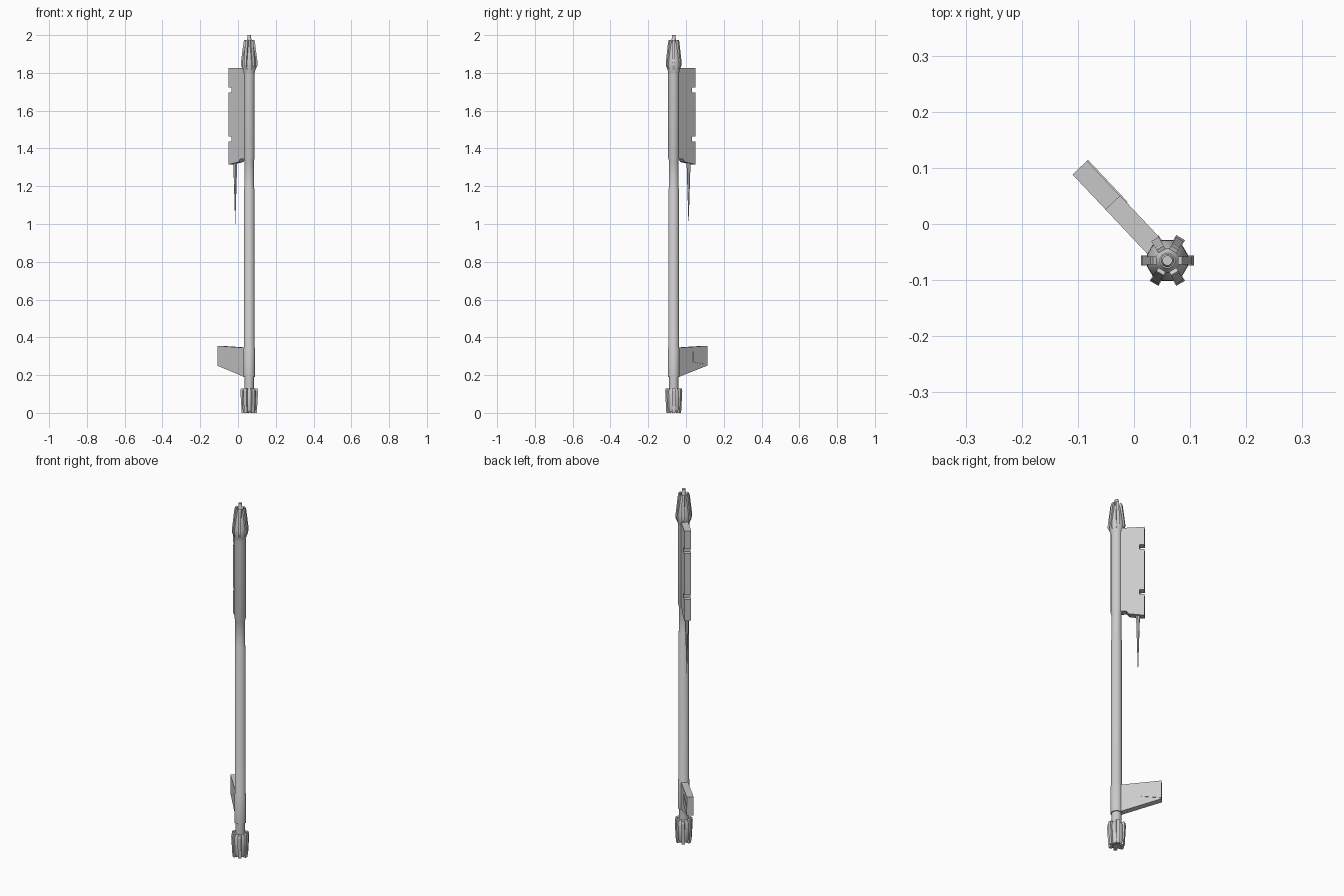
import bpy, bmesh
from math import radians, pi, cos, sin
from mathutils import Matrix

if "Cube" in bpy.data.objects:
    bpy.data.objects.remove(bpy.data.objects["Cube"])

AXIS = Matrix.Translation((0.0595, -0.065, 0))   # shaft axis position
ARM = 133.3                                      # direction of the blade and fin


def finish(name, bm, smooth=False):
    bmesh.ops.recalc_face_normals(bm, faces=bm.faces)
    bm.transform(AXIS)
    me = bpy.data.meshes.new(name)
    bm.to_mesh(me)
    bm.free()
    ob = bpy.data.objects.new(name, me)
    bpy.context.collection.objects.link(ob)
    if smooth:
        bpy.ops.object.select_all(action='DESELECT')
        ob.select_set(True)
        bpy.context.view_layer.objects.active = ob
        bpy.ops.object.shade_smooth_by_angle(angle=radians(35))
    return ob


def lathe(name, profile, sides=12, smooth=True):
    """Closed body of revolution from (radius, z) points."""
    bm = bmesh.new()
    rings = []
    for r, z in profile:
        rings.append([bm.verts.new((r * cos(2 * pi * (i + .5) / sides),
                                    r * sin(2 * pi * (i + .5) / sides), z))
                      for i in range(sides)])
    for a, b in zip(rings, rings[1:]):
        for i in range(sides):
            j = (i + 1) % sides
            bm.faces.new((a[i], a[j], b[j], b[i]))
    bm.faces.new(rings[0])
    bm.faces.new(rings[-1])
    return finish(name, bm, smooth)


def slab(bm, profile, y0, y1, angle):
    """Radial plate: (radius, z) outline extruded from y0 to y1, turned about the axis."""
    rot = Matrix.Rotation(radians(angle), 4, 'Z')
    a = [bm.verts.new(rot @ Matrix.Translation((r, y0, z)).translation) for r, z in profile]
    b = [bm.verts.new(rot @ Matrix.Translation((r, y1, z)).translation) for r, z in profile]
    n = len(profile)
    bm.faces.new(a)
    bm.faces.new(b[::-1])
    for i in range(n):
        j = (i + 1) % n
        bm.faces.new((a[i], a[j], b[j], b[i]))


def ribs(name, profile, half):
    bm = bmesh.new()
    for k in range(6):
        slab(bm, profile, -half, half, 60 * k)
    finish(name, bm)


def plate(name, profile, y0, y1):
    bm = bmesh.new()
    slab(bm, profile, y0, y1, ARM)
    return finish(name, bm)


# Shaft with collar, grip, narrow neck and upper sleeve
lathe("shaft", [(.025, .10), (.025, .19), (.031, .19), (.031, .345), (.0285, .35),
                (.0285, 1.185), (.026, 1.19), (.026, 1.335), (.030, 1.35),
                (.030, 1.80), (.033, 1.83)])

# Ribbed foot
lathe("foot_core", [(.030, .005), (.036, .02), (.037, .115), (.028, .13)])
ribs("foot_ribs", [(.02, 0), (.040, 0), (.047, .115), (.044, .13), (.02, .13)], .009)

# Ribbed head with centre pin
lathe("head_core", [(.030, 1.80), (.038, 1.835), (.037, 1.86), (.022, 1.955), (.014, 1.965)])
ribs("head_ribs", [(.02, 1.81), (.032, 1.815), (.044, 1.84), (.044, 1.855), (.030, 1.965),
                   (.026, 1.975), (.019, 1.972)], .0075)
lathe("head_pin", [(.012, 1.95), (.012, 1.98), (.009, 1.985), (.009, 2.0)])

# Upper blade housing with two notches in the outer edge
notches = []
for z in (1.45, 1.71):
    notches += [(.142, z - .013), (.117, z - .013), (.117, z + .013), (.142, z + .013)]
plate("blade_housing", [(.018, 1.345), (.05, 1.345), (.065, 1.328), (.142, 1.315)]
      + notches + [(.142, 1.825), (.018, 1.825)], -.018, .018)

# Thin spike hanging below the housing
bm = bmesh.new()
bmesh.ops.create_cone(bm, cap_ends=True, segments=6, radius1=.0005, radius2=.011, depth=.33)
bm.transform(Matrix.Rotation(radians(ARM), 4, 'Z') @ Matrix.Translation((.108, 0, 1.165)))
finish("spike", bm)

# Lower fin and its raised side wedge
plate("lower_fin", [(.018, .19), (.2275, .25), (.2275, .355), (.018, .345)], -.0175, .018)
plate("fin_wedge", [(.125, .27), (.2275, .255), (.2275, .30), (.125, .325)], -.020, -.016)
